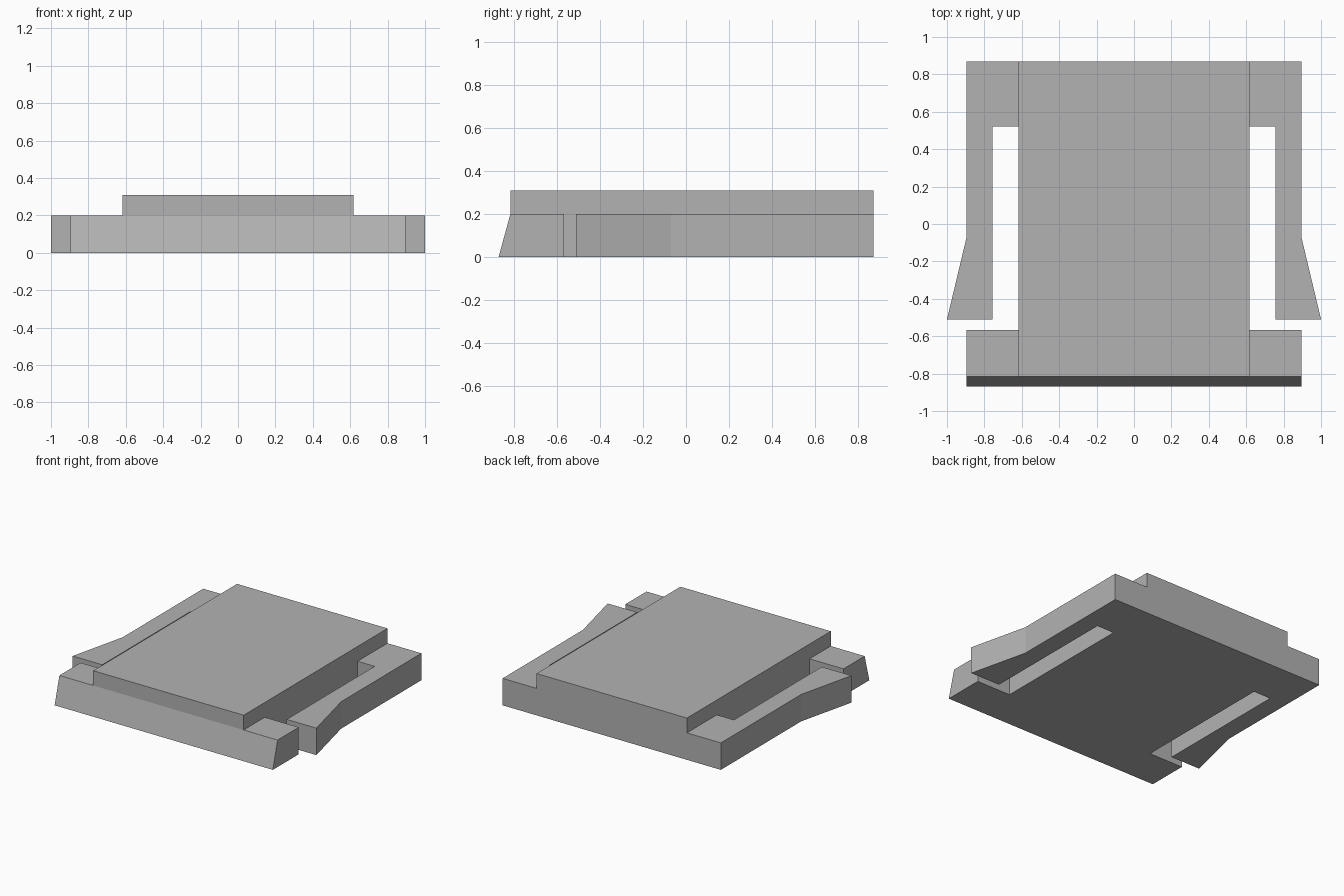
import bpy
import bmesh

default = bpy.data.objects.get("Cube")
if default:
    bpy.data.objects.remove(default, do_unlink=True)

# One plain grey for the whole model
grey = bpy.data.materials.new("plain_grey")
grey.use_nodes = True
colour = (0.45, 0.45, 0.45, 1.0)
grey.diffuse_color = colour
grey.node_tree.nodes["Principled BSDF"].inputs["Base Color"].default_value = colour

BACK, FRONT, FRONT_TOP = 0.87, -0.87, -0.815
PLATE_TOP, PANEL_TOP = 0.2, 0.31
PANEL_X, SIDE_X = 0.617, 0.895


def extrude_outline(name, outline, z0, z1, keep_bottom=True):
    """Raise a flat outline from z0 to z1."""
    bm = bmesh.new()
    base = bm.faces.new([bm.verts.new((x, y, z0)) for x, y in outline])
    result = bmesh.ops.extrude_face_region(bm, geom=[base], use_keep_orig=True)
    top = [g for g in result["geom"] if isinstance(g, bmesh.types.BMVert)]
    bmesh.ops.translate(bm, verts=top, vec=(0, 0, z1 - z0))
    bmesh.ops.recalc_face_normals(bm, faces=bm.faces)
    # Lean the front edge back at the top
    for v in top:
        if v.co.y < FRONT + 0.001:
            v.co.y = FRONT_TOP
    if not keep_bottom:
        low = [f for f in bm.faces if f.normal.z < -0.9]
        bmesh.ops.delete(bm, geom=low, context="FACES_ONLY")
    mesh = bpy.data.meshes.new(name)
    bm.to_mesh(mesh)
    bm.free()
    mesh.materials.append(grey)
    obj = bpy.data.objects.new(name, mesh)
    bpy.context.collection.objects.link(obj)
    return obj


# Base plate: front foot, open slot, flared side arm, back block; then mirrored
left_half = [
    (SIDE_X, FRONT), (SIDE_X, -0.567), (PANEL_X, -0.567), (PANEL_X, 0.52),
    (0.757, 0.52), (0.757, -0.51), (1.0, -0.51), (SIDE_X, -0.07), (SIDE_X, BACK),
]
right_half = [(-x, y) for x, y in reversed(left_half)]
extrude_outline("base_plate", left_half + right_half, 0, PLATE_TOP)

# Raised centre panel
panel = [(-PANEL_X, FRONT_TOP), (PANEL_X, FRONT_TOP), (PANEL_X, BACK), (-PANEL_X, BACK)]
extrude_outline("raised_panel", panel, PLATE_TOP, PANEL_TOP, keep_bottom=False)
